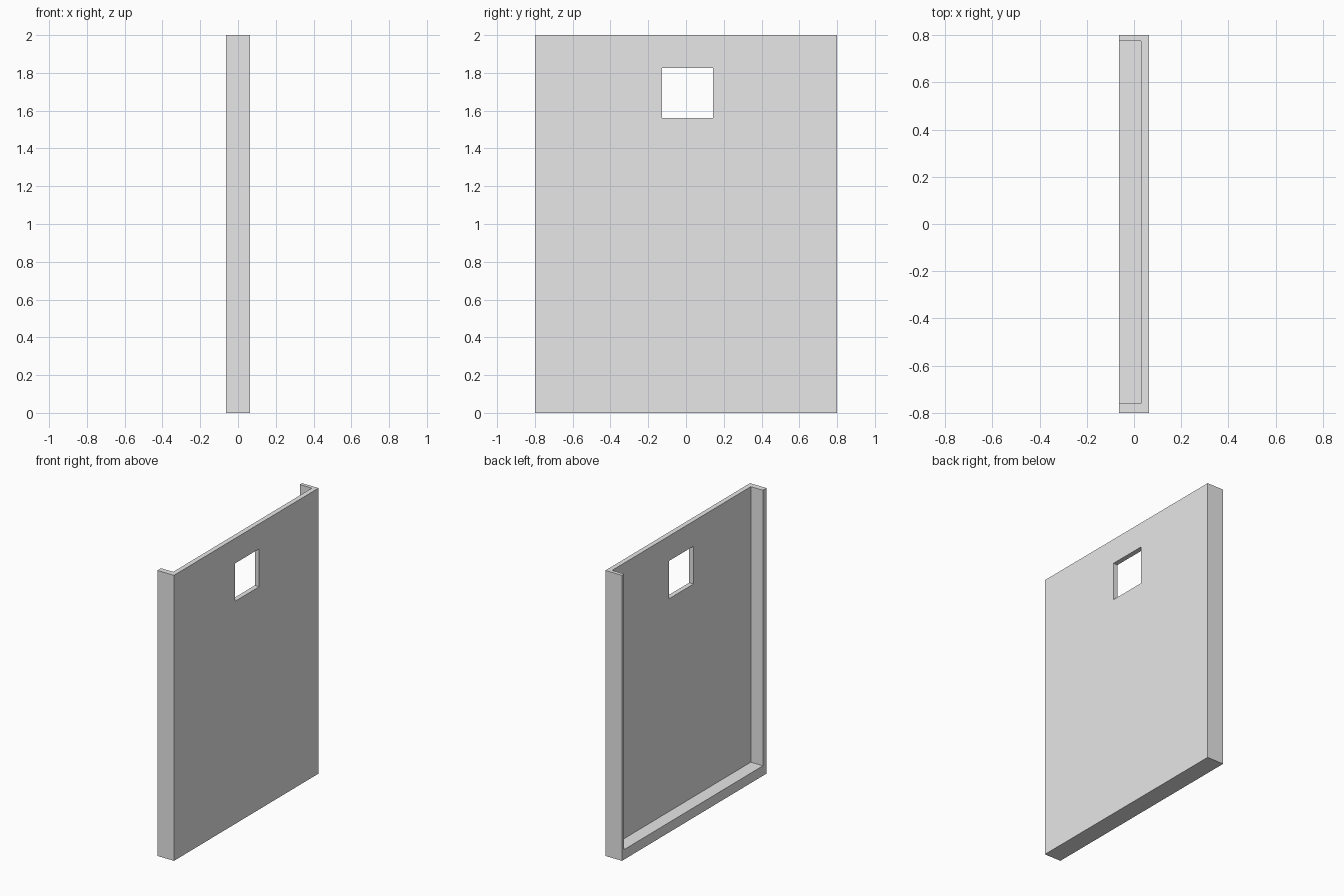
import bpy
import bmesh

cube = bpy.data.objects.get("Cube")
if cube:
    bpy.data.objects.remove(cube, do_unlink=True)

# Single plain grey
grey = bpy.data.materials.new("plain_grey")
grey.use_nodes = True
colour = (0.8, 0.8, 0.8, 1)
grey.diffuse_color = colour
grey.node_tree.nodes["Principled BSDF"].inputs["Base Color"].default_value = colour


def box(name, x, y, z):
    """Box spanning the given (min, max) ranges."""
    bm = bmesh.new()
    bmesh.ops.create_cube(bm, size=1)
    for v in bm.verts:
        v.co = [r[0] if c < 0 else r[1] for c, r in zip(v.co, (x, y, z))]
    mesh = bpy.data.meshes.new(name)
    bm.to_mesh(mesh)
    bm.free()
    mesh.materials.append(grey)
    obj = bpy.data.objects.new(name, mesh)
    bpy.context.collection.objects.link(obj)
    return obj


def cut(target, cutter):
    cutter.hide_render = True
    cutter.hide_set(True)
    cutter.display_type = 'WIRE'
    mod = target.modifiers.new(cutter.name, 'BOOLEAN')
    mod.operation = 'DIFFERENCE'
    mod.solver = 'EXACT'
    mod.object = cutter
    # Bake the cut, then drop the helper
    bpy.context.view_layer.objects.active = target
    bpy.ops.object.modifier_apply(modifier=mod.name)
    bpy.data.objects.remove(cutter, do_unlink=True)


# Slab, hollowed into a tray with an open top
panel = box("wall_panel", (-0.064, 0.064), (-0.8, 0.8), (0, 2))
cut(panel, box("tray_recess", (-0.2, 0.03), (-0.76, 0.775), (0.07, 2.2)))

# Square window through the panel
cut(panel, box("window_opening", (-0.2, 0.2), (-0.127, 0.143), (1.56, 1.825)))
